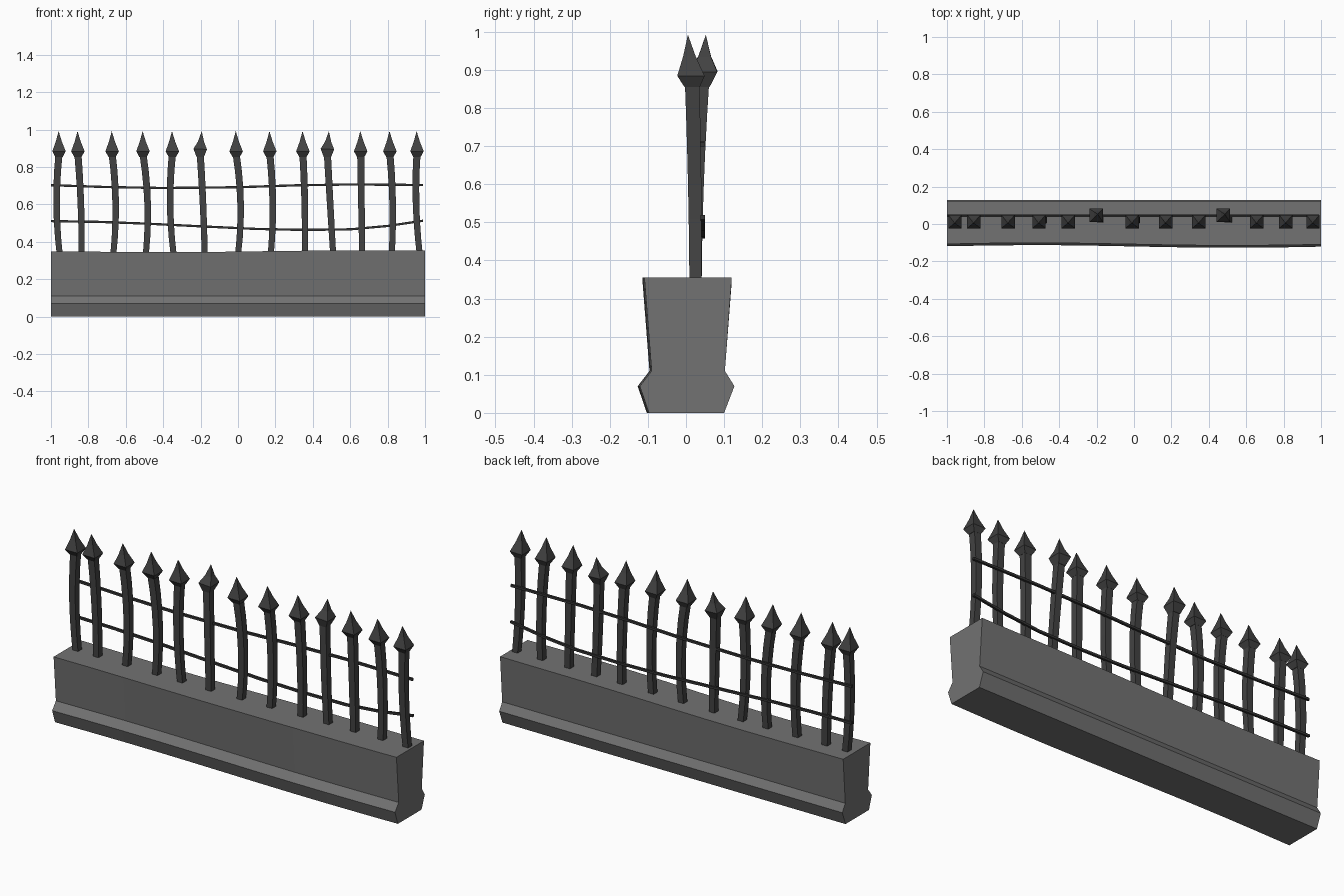
import bpy, bmesh, math

if "Cube" in bpy.data.objects:
    bpy.data.objects.remove(bpy.data.objects["Cube"])


def grey(name, v):
    m = bpy.data.materials.new(name)
    m.diffuse_color = (v, v, v, 1)
    m.use_nodes = True
    m.node_tree.nodes["Principled BSDF"].inputs["Base Color"].default_value = m.diffuse_color
    return m


stone = grey("stone", 0.17)
iron = grey("iron", 0.055)
wire = grey("wire", 0.035)


def loft(name, rings, mat, tip=None):
    """Skin a list of equal-length rings, capped at both ends."""
    bm = bmesh.new()
    loops = [[bm.verts.new(p) for p in ring] for ring in rings]
    n = len(loops[0])
    for a, b in zip(loops, loops[1:]):
        for i in range(n):
            j = (i + 1) % n
            bm.faces.new((a[i], a[j], b[j], b[i]))
    bm.faces.new(loops[0][::-1])
    if tip:
        t = bm.verts.new(tip)
        for i in range(n):
            bm.faces.new((loops[-1][i], loops[-1][(i + 1) % n], t))
    else:
        bm.faces.new(loops[-1])
    bmesh.ops.recalc_face_normals(bm, faces=bm.faces)
    me = bpy.data.meshes.new(name)
    bm.to_mesh(me)
    bm.free()
    me.materials.append(mat)
    ob = bpy.data.objects.new(name, me)
    bpy.context.collection.objects.link(ob)
    return ob


# Stone plinth: flared profile, gently wavy front face and top
def plinth_ring(x):
    w = -0.007 * math.sin(math.pi * x * 0.95)
    top = 0.349 + 0.003 * x + 0.004 * math.sin(math.pi * (x - 0.1) * 0.9) * (1 - x * x)
    top += 0.003 * x * x
    return [(x, -0.096 + w, 0), (x, -0.120 + w, 0.07), (x, -0.089 + w, 0.11),
            (x, -0.108 + w, top), (x, 0.12, top), (x, 0.102, 0.11),
            (x, 0.127, 0.07), (x, 0.10, 0)]


loft("stone_plinth", [plinth_ring(-1 + i * 0.2) for i in range(11)], stone)


def square(x, y, z, r, slope=0.0):
    return [(x + sx * r, y + sy * r, z + sx * r * slope)
            for sx, sy in ((-1, -1), (1, -1), (1, 1), (-1, 1))]


# Bent pickets: x at the base, middle and top, and whether they lean back
pickets = [(-.953, -.970, -.957, 0), (-.836, -.840, -.856, 0), (-.667, -.654, -.673, 0),
           (-.493, -.483, -.508, 0), (-.344, -.363, -.351, 0), (-.178, -.187, -.202, 1),
           (0, .014, -.010, 0), (.175, .186, .170, 0), (.357, .357, .347, 0),
           (.509, .493, .478, 1), (.664, .660, .656, 0), (.822, .827, .812, 0),
           (.972, .952, .957, 0)]

for k, (xb, xm, xt, lean) in enumerate(pickets):
    shaft = []
    dy = 0.017 if lean else -0.009
    for i in range(7):
        t = i / 6
        x = xb * (1 - t) * (1 - 2 * t) + xm * 4 * t * (1 - t) + xt * t * (2 * t - 1)
        shaft.append(square(x, 0.025 + dy * t * t, 0.33 + 0.54 * t, 0.016 + 0.003 * t))
    loft(f"picket_{k}", shaft, iron)

    # Spearhead finial
    y = 0.046 if lean else 0.013
    s = -0.05 if lean else 0.0
    up = 0.012 if lean else 0.0
    drift = 0.008 if lean else -0.002
    yt = 0.052 if lean else 0.005
    loft(f"spearhead_{k}",
         [square(xt, 0.025 + dy, 0.855, 0.020),
          square(xt, y, 0.884 + up, 0.036, s),
          square(xt + drift * 0.5, (y + yt) / 2, 0.935, 0.0165, s)],
         iron, tip=(xt + drift, yt, 0.992))


# Sagging wire rails behind the pickets
def rail(name, pts, y):
    r = 0.006
    loft(name, [[(x, y - r, z - r), (x, y + r, z - r), (x, y + r, z + r), (x, y - r, z + r)]
                for x, z in pts], wire)


rail("upper_rail", [(-1, .703), (-.7, .693), (-.4, .688), (0, .692), (.3, .702),
                    (.6, .707), (.99, .704)], 0.043)
rail("lower_rail", [(-1, .511), (-.75, .507), (-.5, .498), (-.2, .483), (.1, .469),
                    (.35, .464), (.6, .467), (.8, .485), (.99, .513)], 0.044)
